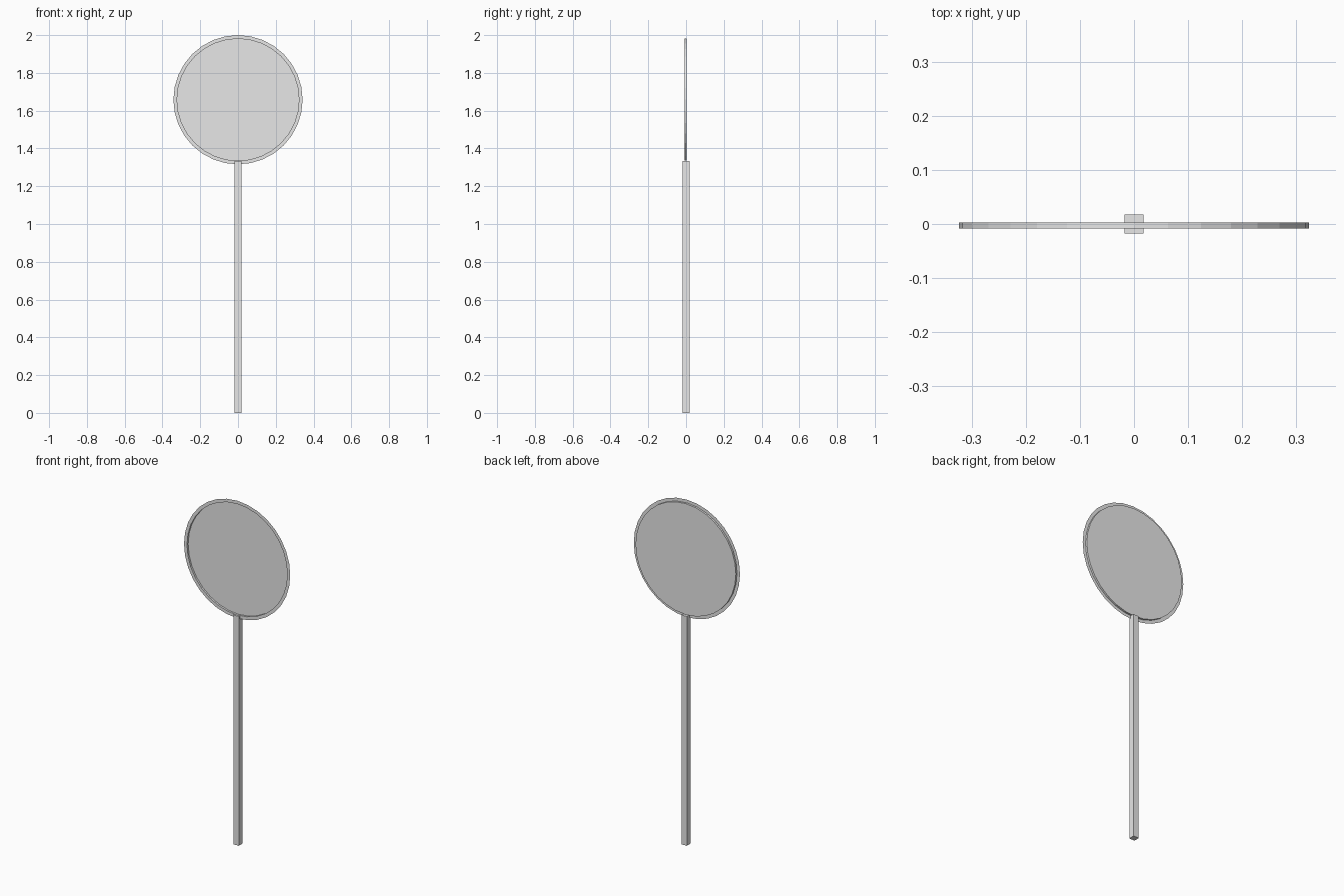
import bpy, bmesh, math
from mathutils import Matrix

cube = bpy.data.objects.get("Cube")
if cube:
    bpy.data.objects.remove(cube, do_unlink=True)

# Single plain grey finish
grey = bpy.data.materials.new("light_grey")
grey.use_nodes = True
colour = (0.8, 0.8, 0.8, 1)
grey.diffuse_color = colour
grey.node_tree.nodes["Principled BSDF"].inputs["Base Color"].default_value = colour


def add_part(name, bm):
    mesh = bpy.data.meshes.new(name)
    bm.to_mesh(mesh)
    bm.free()
    mesh.materials.append(grey)
    obj = bpy.data.objects.new(name, mesh)
    bpy.context.collection.objects.link(obj)
    return obj


# Square post
POST_W, POST_H = 0.035, 1.334
bm = bmesh.new()
bmesh.ops.create_cube(bm, size=1, matrix=Matrix.Translation((0, 0, POST_H / 2))
                      @ Matrix.Diagonal((POST_W, POST_W, POST_H, 1)))
add_part("post", bm)

# Pressed sheet sign: recessed disc, short wall and flat front flange
SIDES, DISC_R, FLANGE_R = 32, 0.323, 0.342
BACK_Y, FRONT_Y, CENTRE_Z = 0.003, -0.008, 1.658
bm = bmesh.new()
bmesh.ops.create_circle(bm, cap_ends=True, segments=SIDES, radius=DISC_R,
                        matrix=Matrix.Translation((0, BACK_Y, CENTRE_Z))
                        @ Matrix.Rotation(math.pi / 2, 4, "X"))


def extrude_rim(scale, y):
    rim = [e for e in bm.edges if e.is_boundary]
    new = bmesh.ops.extrude_edge_only(bm, edges=rim)["geom"]
    for v in (g for g in new if isinstance(g, bmesh.types.BMVert)):
        v.co.x *= scale
        v.co.z = CENTRE_Z + (v.co.z - CENTRE_Z) * scale
        v.co.y = y


extrude_rim(1, FRONT_Y)
extrude_rim(FLANGE_R / DISC_R, FRONT_Y)
bmesh.ops.recalc_face_normals(bm, faces=bm.faces[:])
disc = max(bm.faces, key=lambda f: f.calc_area())
if disc.normal.y > 0:
    bmesh.ops.reverse_faces(bm, faces=bm.faces[:])
add_part("round_sign", bm)
